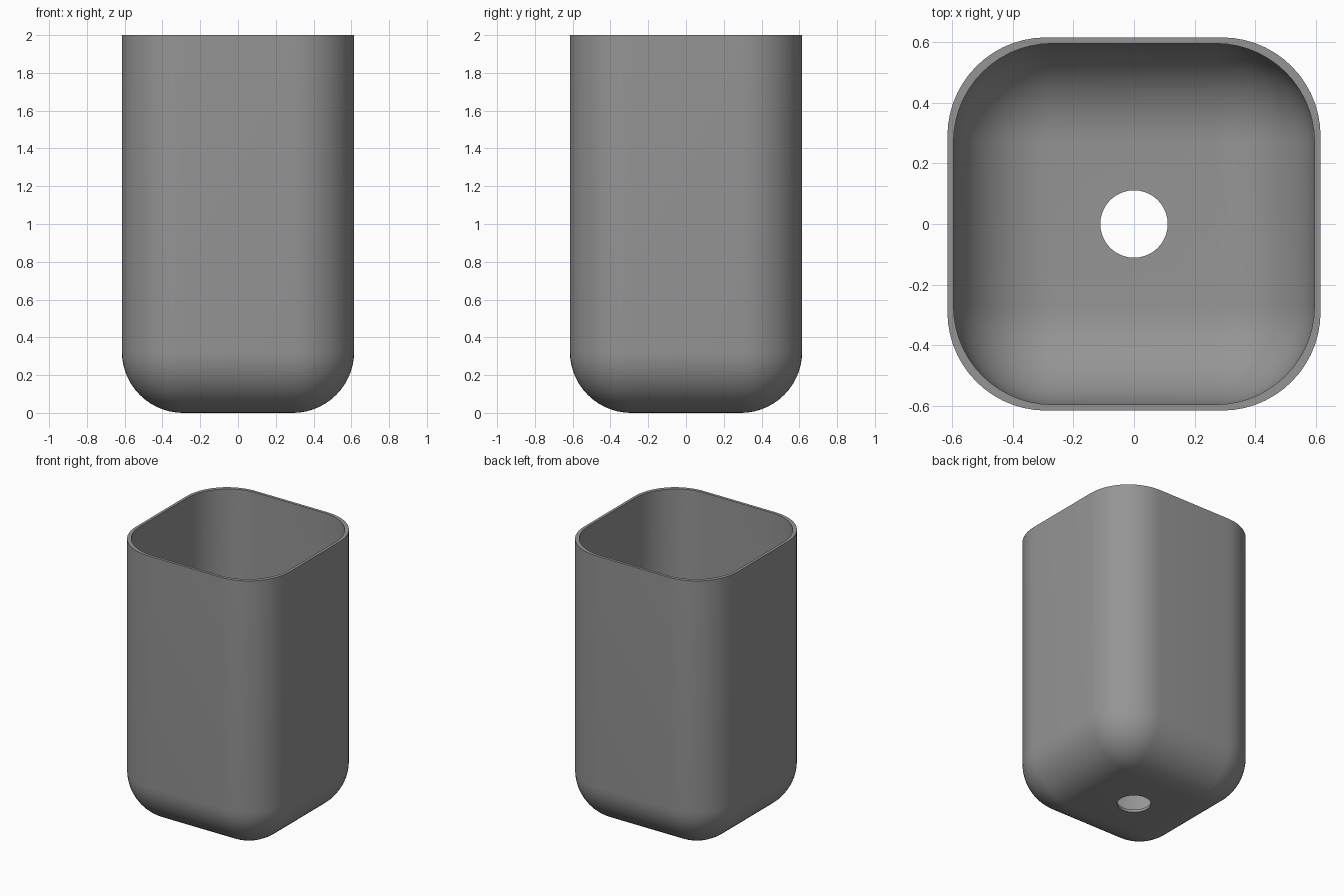
import bpy, bmesh, math

if "Cube" in bpy.data.objects:
    bpy.data.objects.remove(bpy.data.objects["Cube"])

N = 14            # segments per rounded corner
TOP = 2.0


def ring(bm, c, r, z):
    """Rounded square: corner centres at +-c, corner radius r."""
    pts = []
    for k, (sx, sy) in enumerate([(1, 1), (-1, 1), (-1, -1), (1, -1)]):
        for j in range(N + 1):
            a = math.pi / 2 * (k + j / N)
            pts.append(bm.verts.new((sx * c + r * math.cos(a), sy * c + r * math.sin(a), z)))
    return pts


def hole_ring(bm, r, z):
    """Circle with the same vertex count as the rounded square."""
    count = 4 * (N + 1)
    return [bm.verts.new((r * math.cos(a), r * math.sin(a), z))
            for a in (2 * math.pi * (i + 0.5) / count for i in range(count))]


def shell(bm, half, r, floor):
    """Rings from the rim down the wall, around the bottom fillet, to the hole."""
    c = half - r
    rings = [ring(bm, c, r, TOP)]
    for i in range(N + 1):
        a = math.pi / 2 * i / N
        rings.append(ring(bm, c, r * math.cos(a), floor + r * (1 - math.sin(a))))
    rings.append(hole_ring(bm, 0.111, floor))
    return rings


bm = bmesh.new()
outer = shell(bm, 0.615, 0.325, 0.0)
inner = shell(bm, 0.595, 0.325, 0.02)
loop = outer + inner[::-1]

# Skin the closed profile: outside, hole edge, inside, rim
for a, b in zip(loop, loop[1:] + loop[:1]):
    n = len(a)
    for i in range(n):
        k = (i + 1) % n
        bm.faces.new((a[i], b[i], b[k], a[k]))
bmesh.ops.remove_doubles(bm, verts=bm.verts, dist=1e-5)
bmesh.ops.recalc_face_normals(bm, faces=bm.faces)

mesh = bpy.data.meshes.new("cup_shell")
bm.to_mesh(mesh)
bm.free()
cup = bpy.data.objects.new("cup_shell", mesh)
bpy.context.collection.objects.link(cup)

grey = bpy.data.materials.new("mid grey")
grey.diffuse_color = (0.3, 0.3, 0.3, 1)
grey.use_nodes = True
grey.node_tree.nodes["Principled BSDF"].inputs["Base Color"].default_value = grey.diffuse_color
mesh.materials.append(grey)

# Smooth curves, crisp rim and hole edges
bpy.context.view_layer.objects.active = cup
cup.select_set(True)
bpy.ops.object.shade_smooth_by_angle(angle=math.radians(30))
